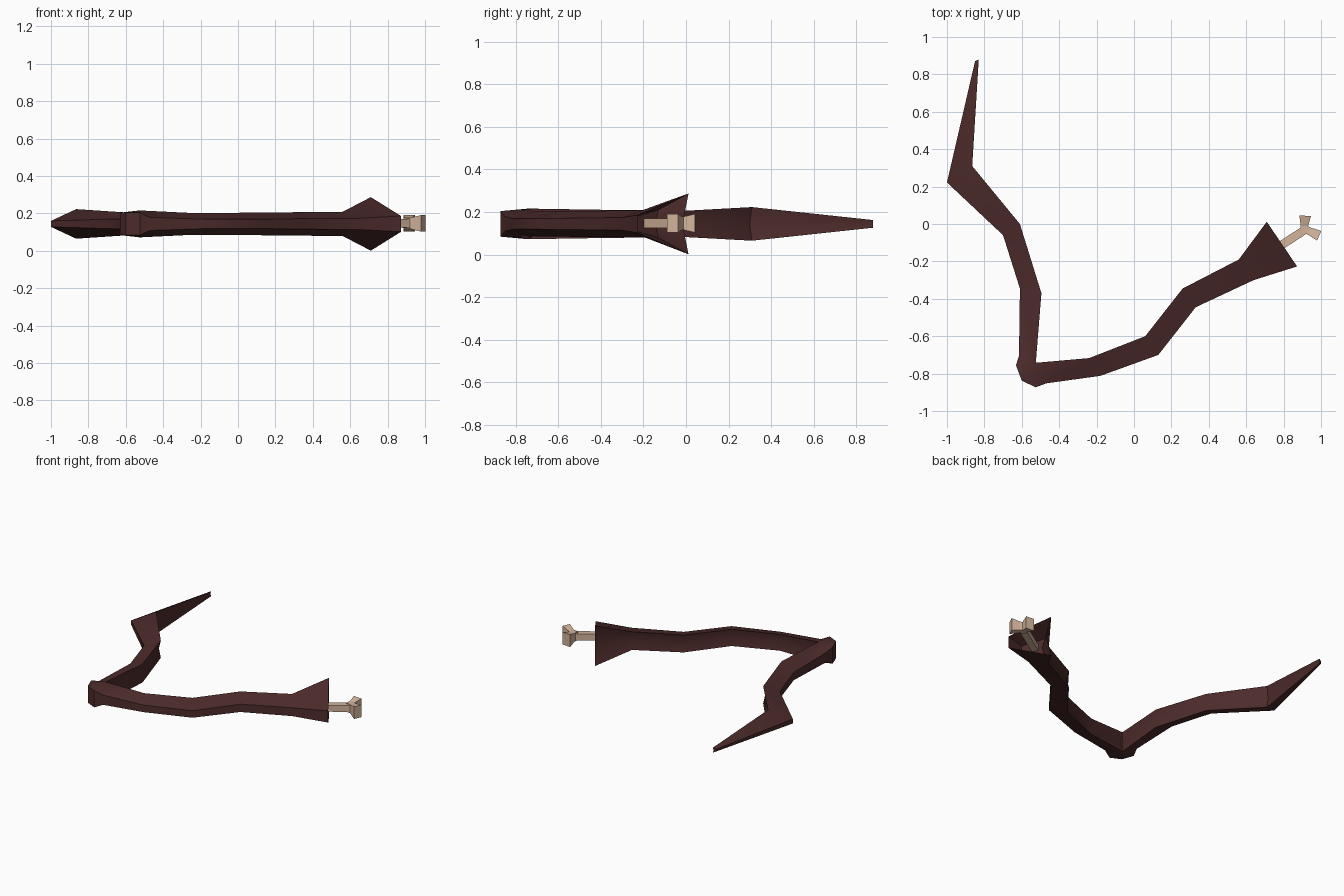
import bpy, bmesh
from mathutils import Vector

if "Cube" in bpy.data.objects:
    bpy.data.objects.remove(bpy.data.objects["Cube"])

ZC = 0.144


def material(name, color):
    m = bpy.data.materials.new(name)
    m.diffuse_color = (*color, 1)
    m.use_nodes = True
    m.node_tree.nodes["Principled BSDF"].inputs["Base Color"].default_value = m.diffuse_color
    return m


def make_object(name, bm, mat, angle=None):
    bmesh.ops.remove_doubles(bm, verts=bm.verts, dist=0.0005)
    bmesh.ops.recalc_face_normals(bm, faces=bm.faces)
    me = bpy.data.meshes.new(name)
    bm.to_mesh(me)
    bm.free()
    ob = bpy.data.objects.new(name, me)
    bpy.context.collection.objects.link(ob)
    me.materials.append(mat)
    if angle:
        bpy.ops.object.select_all(action='DESELECT')
        ob.select_set(True)
        bpy.context.view_layer.objects.active = ob
        bpy.ops.object.shade_smooth_by_angle(angle=angle)
    return ob


def loft(bm, rings):
    loops = [[bm.verts.new(p) for p in r] for r in rings]
    n = len(loops[0])
    for a, b in zip(loops, loops[1:]):
        for i in range(n):
            j = (i + 1) % n
            bm.faces.new((a[i], a[j], b[j], b[i]))
    return loops


def wing_ring(inner, outer, hi, ho):
    # wide grooved inner edge, narrow outer edge
    a, b = Vector((*inner, ZC)), Vector((*outer, ZC))
    up = Vector((0, 0, 1))
    return [a + up * hi, a.lerp(b, 0.12), a - up * hi, b - up * ho, b + up * ho]


skin = material("dark_hide", (0.075, 0.024, 0.024))
bone_mat = material("bone", (0.66, 0.46, 0.33))

# Limb stations: inner edge, outer edge, inner and outer half heights
elbow = (-0.525, -0.742)
stations = [
    ((-0.83, 0.88), (-0.85, 0.87), 0.018, 0.008),
    ((-0.865, 0.31), (-1.0, 0.222), 0.079, 0.016),
    ((-0.61, 0.0), (-0.70, -0.06), 0.062, 0.025),
    ((-0.495, -0.37), (-0.61, -0.345), 0.066, 0.028),
    (elbow, (-0.615, -0.705), 0.072, 0.035),
    (elbow, (-0.631, -0.755), 0.072, 0.06),
    (elbow, (-0.60, -0.838), 0.072, 0.06),
    (elbow, (-0.525, -0.873), 0.072, 0.06),
    (elbow, (-0.47, -0.852), 0.072, 0.035),
    ((-0.24, -0.717), (-0.18, -0.812), 0.058, 0.025),
    ((0.06, -0.60), (0.13, -0.70), 0.06, 0.025),
    ((0.26, -0.345), (0.33, -0.445), 0.062, 0.028),
    ((0.56, -0.19), (0.64, -0.30), 0.065, 0.03),
    ((0.71, 0.012), (0.872, -0.227), 0.143, 0.042),
]
rings = [wing_ring(*s) for s in stations]
# Recessed stump end
rings.append(wing_ring((0.645, -0.13), (0.74, -0.25), 0.065, 0.03))
bm = bmesh.new()
loops = loft(bm, rings)
bm.faces.new(loops[0])
bm.faces.new(loops[-1])
make_object("limb", bm, skin, 0.6)


def bar(name, stops):
    # square bar through stops of (x, y, width, height)
    bm = bmesh.new()
    d = Vector(stops[-1][:2]) - Vector(stops[0][:2])
    side = Vector((-d.y, d.x, 0)).normalized()
    up = Vector((0, 0, 1))
    rs = []
    for x, y, w, h in stops:
        c = Vector((x, y, ZC + 0.003))
        rs.append([c + side * (sx * w / 2) + up * (sz * h / 2)
                   for sx, sz in ((1, 1), (-1, 1), (-1, -1), (1, -1))])
    ls = loft(bm, rs)
    bm.faces.new(ls[0])
    bm.faces.new(ls[-1])
    make_object(name, bm, bone_mat)


# Exposed bone with forked end
bar("bone_shaft", [(0.67, -0.19, 0.045, 0.045), (0.885, -0.05, 0.045, 0.045),
                   (0.925, -0.023, 0.045, 0.06)])
bar("bone_knob_back", [(0.908, -0.045, 0.045, 0.06), (0.911, -0.01, 0.04, 0.062),
                       (0.915, 0.044, 0.062, 0.088)])
bar("bone_knob_front", [(0.90, -0.022, 0.045, 0.06), (0.935, -0.037, 0.04, 0.062),
                        (0.990, -0.063, 0.056, 0.088)])
